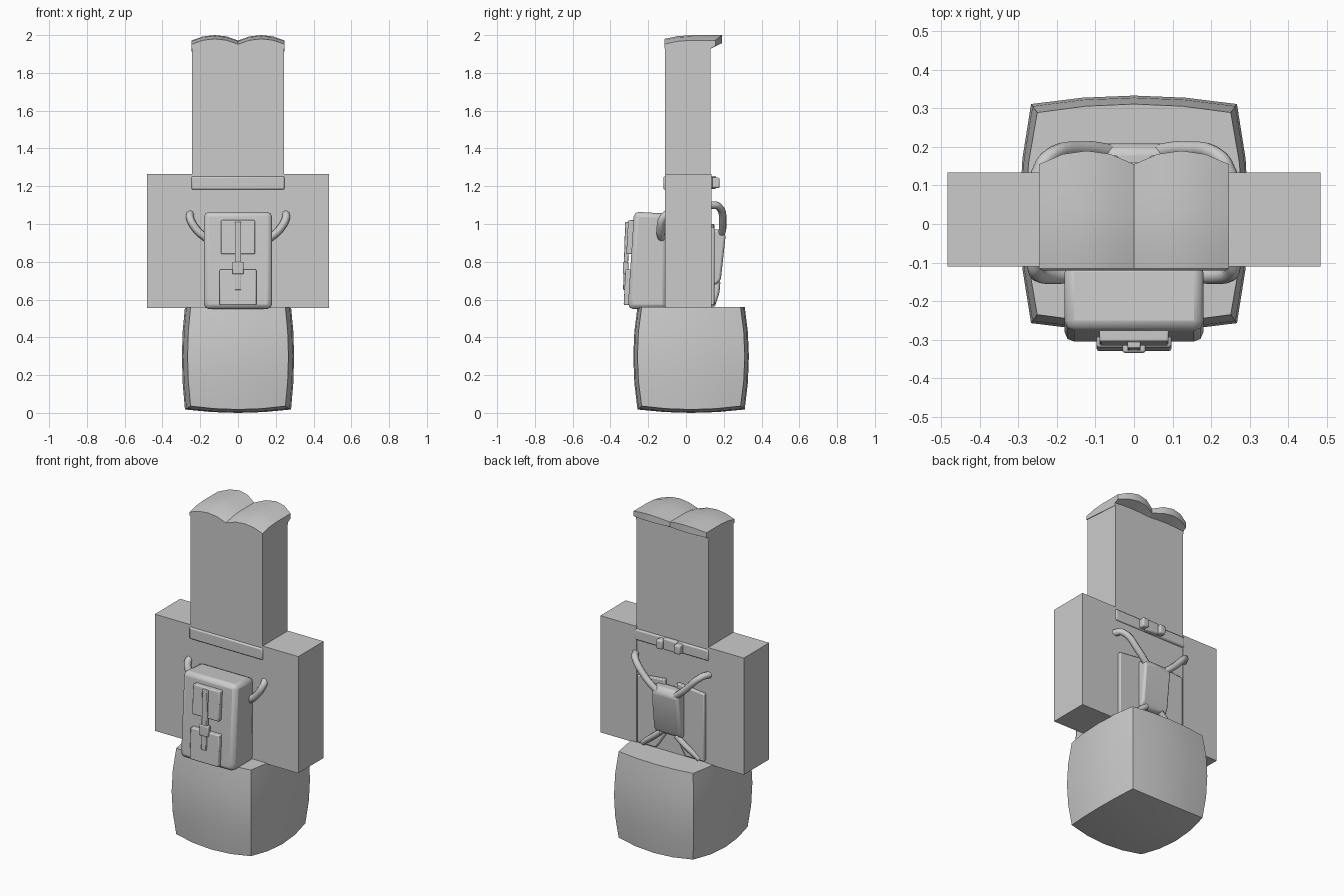
import bpy, bmesh, math
from mathutils import Vector

if "Cube" in bpy.data.objects:
    bpy.data.objects.remove(bpy.data.objects["Cube"])

grey = bpy.data.materials.new("plain_grey")
grey.use_nodes = True
colour = (0.6, 0.6, 0.6, 1)
grey.diffuse_color = colour
grey.node_tree.nodes["Principled BSDF"].inputs["Base Color"].default_value = colour


def finish(name, bm, bevel=0, segments=2, smooth=True):
    bmesh.ops.recalc_face_normals(bm, faces=bm.faces)
    mesh = bpy.data.meshes.new(name)
    bm.to_mesh(mesh)
    bm.free()
    obj = bpy.data.objects.new(name, mesh)
    bpy.context.collection.objects.link(obj)
    mesh.materials.append(grey)
    if bevel:
        mod = obj.modifiers.new("soft_edges", "BEVEL")
        mod.width = bevel
        mod.segments = segments
    if smooth:
        bpy.ops.object.select_all(action="DESELECT")
        bpy.context.view_layer.objects.active = obj
        obj.select_set(True)
        bpy.ops.object.shade_smooth_by_angle(angle=math.radians(35))
    return obj


def box(name, low, high, bevel=0):
    bm = bmesh.new()
    bmesh.ops.create_cube(bm, size=1)
    for v in bm.verts:
        v.co = Vector([(a + b) / 2 + c * (b - a) for a, b, c in zip(low, high, v.co)])
    return finish(name, bm, bevel, smooth=bevel > 0)


def prism(name, points, offset, bevel=0):
    """Extrude a flat outline of 3D points along an offset."""
    bm = bmesh.new()
    face = bm.faces.new([bm.verts.new(p) for p in points])
    grown = bmesh.ops.extrude_face_region(bm, geom=[face])["geom"]
    bmesh.ops.translate(bm, vec=offset, verts=[g for g in grown if isinstance(g, bmesh.types.BMVert)])
    return finish(name, bm, bevel)


def side_prism(name, profile, half, bevel=0):
    return prism(name, [(-half, y, z) for y, z in profile], (2 * half, 0, 0), bevel)


def tube(name, points, radius):
    curve = bpy.data.curves.new(name, "CURVE")
    curve.dimensions = "3D"
    curve.bevel_depth = radius
    curve.bevel_resolution = 2
    curve.use_fill_caps = True
    curve.resolution_u = 5
    spline = curve.splines.new("BEZIER")
    spline.bezier_points.add(len(points) - 1)
    for knot, p in zip(spline.bezier_points, points):
        knot.co = p
        knot.handle_left_type = knot.handle_right_type = "AUTO"
    curve.materials.append(grey)
    obj = bpy.data.objects.new(name, curve)
    bpy.context.collection.objects.link(obj)
    bpy.ops.object.select_all(action="DESELECT")
    bpy.context.view_layer.objects.active = obj
    obj.select_set(True)
    bpy.ops.object.convert(target="MESH")


def shaped_block(name, cuts, shape):
    """Subdivided unit block (-1..1) with every vertex moved by a shape rule."""
    bm = bmesh.new()
    bmesh.ops.create_cube(bm, size=2)
    bmesh.ops.subdivide_edges(bm, edges=bm.edges[:], cuts=cuts, use_grid_fill=True)
    for v in bm.verts:
        v.co = shape(*v.co)
    return finish(name, bm)


# Bulging head with a flat neck end
def head_shape(x, y, z):
    up = 0.3 + 0.26 * z if z > 0 else 0.3 + z * (0.3 - 0.018 * (x * x + y * y))
    return Vector((x * (0.297 - 0.03 * y * y - 0.016 * z * z),
                   0.027 + y * (0.306 - 0.022 * x * x - 0.022 * z * z), up))


shaped_block("head", 3, head_shape)

# Block body, arms and legs
box("torso", (-0.243, -0.11, 0.555), (0.243, 0.13, 1.265))
box("legs", (-0.243, -0.11, 1.19), (0.243, 0.13, 1.94))
for side, label in ((-1, "right"), (1, "left")):
    xs = sorted((side * 0.24, side * 0.483))
    box(label + "_arm", (xs[0], -0.11, 0.555), (xs[1], 0.134, 1.265))

    # Domed shoe with an upturned toe
    def shoe_shape(x, y, z):
        front = 0.19 - 0.035 * x * x if z > -0.5 else 0.13
        py = -0.115 + (y + 1) / 2 * (front + 0.115)
        top = 2.0 - 0.028 * x * x - (0.02 * y * y if y < 0 else 0)
        base = 1.93 - 0.008 * (y + 1)
        return Vector((side * 0.123 + x * 0.123, py, base + (z + 1) / 2 * (top - base)))

    shaped_block(label + "_shoe", 3, shoe_shape)

    # Shoulder straps, on both faces of the torso
    tube(label + "_bag_loop", [(side * x, y, z) for x, y, z in
         ((0.16, -0.13, 0.92), (0.215, -0.135, 0.965), (0.255, -0.12, 1.035), (0.25, -0.09, 1.06))], 0.021)
    tube(label + "_upper_strap", [(side * x, y, z) for x, y, z in
         ((0.25, 0.125, 1.1), (0.225, 0.17, 1.095), (0.13, 0.195, 1.0), (0.05, 0.185, 0.93))], 0.02)
    tube(label + "_lower_strap", [(side * x, y, z) for x, y, z in
         ((0.05, 0.165, 0.69), (0.11, 0.16, 0.64), (0.19, 0.14, 0.575))], 0.017)
    outline = ((0.225, 0.57), (0.225, 0.98), (0.04, 1.0), (0.04, 0.66), (0.1, 0.57))
    prism(label + "_chest_panel", [(side * x, 0.125, z) for x, z in outline], (0, 0.025, 0), 0.006)

# Chest plate between the straps
side_prism("chest_plate", ((0.13, 0.68), (0.165, 0.68), (0.185, 0.71), (0.21, 0.94),
                           (0.19, 0.97), (0.13, 0.97)), 0.09, 0.012)

# Belt and buckle
box("belt_back", (-0.246, -0.12, 1.182), (0.246, 0.0, 1.252), 0.008)
box("belt_front", (-0.246, 0.0, 1.185), (0.246, 0.142, 1.25), 0.008)
box("belt_buckle", (-0.045, 0.13, 1.185), (0.045, 0.16, 1.255), 0.008)
for x in (-0.06, 0.06):
    box("belt_loop", (x - 0.02, 0.13, 1.19), (x + 0.02, 0.178, 1.245), 0.008)

# Bag with two pockets, a closing strap and a buckle
side_prism("bag", ((-0.1, 0.55), (-0.305, 0.55), (-0.305, 0.6), (-0.275, 1.065), (-0.1, 1.055)), 0.18, 0.025)
for name, low, high, front, half in (("upper_pocket", 0.84, 1.02, -0.312, 0.09),
                                     ("lower_pocket", 0.57, 0.76, -0.326, 0.097)):
    side_prism(name, ((-0.27, low), (front - 0.004, low), (front + 0.006, high), (-0.27, high)), half, 0.006)
side_prism("bag_strap", ((-0.31, 0.65), (-0.333, 0.65), (-0.322, 1.01), (-0.3, 1.01)), 0.017, 0.004)
box("bag_buckle", (-0.03, -0.334, 0.735), (0.03, -0.305, 0.8), 0.006)
